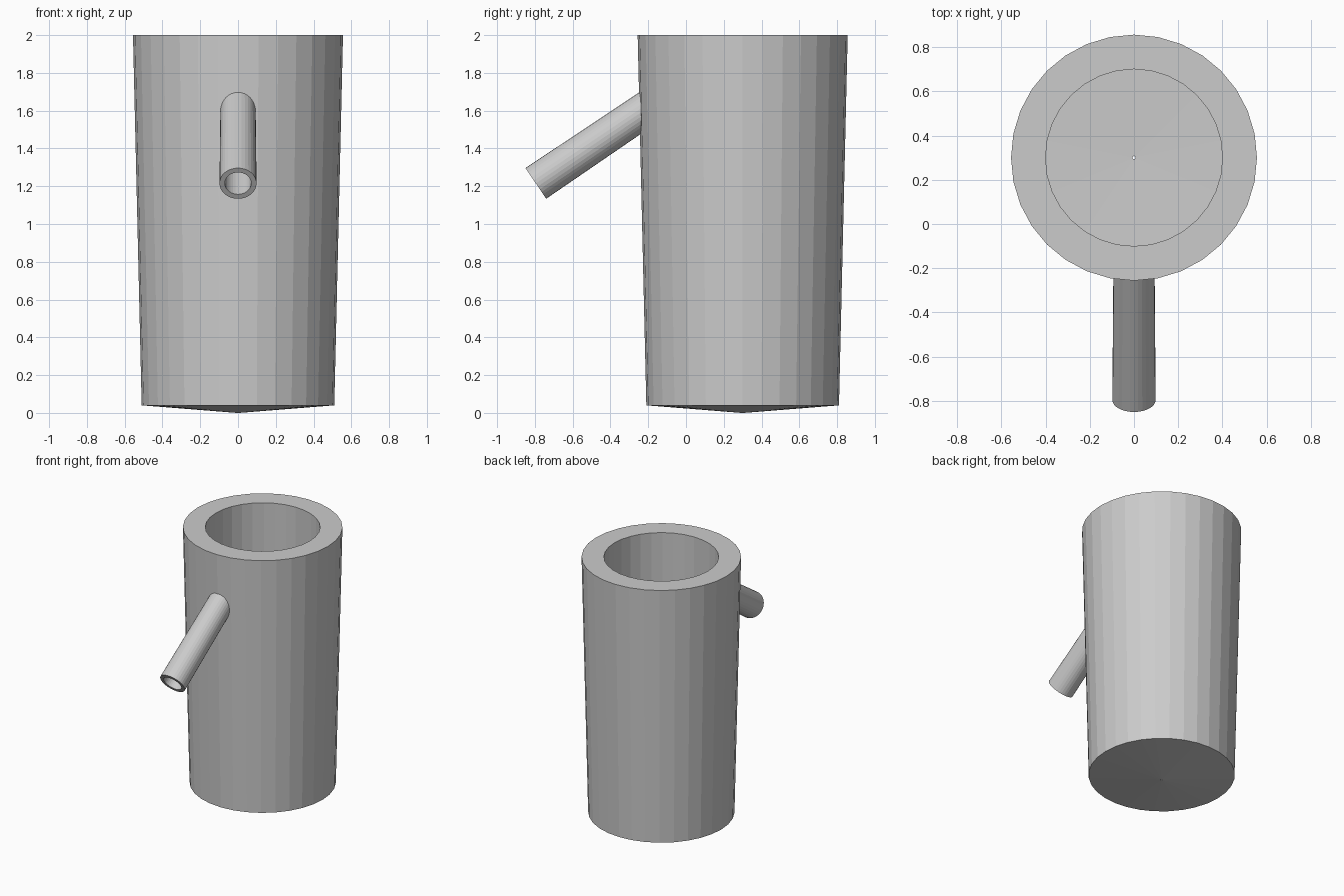
import bpy, bmesh, math
from mathutils import Vector, Matrix

if "Cube" in bpy.data.objects:
    bpy.data.objects.remove(bpy.data.objects["Cube"])


def lathe(name, profile, sides, matrix, closed=True):
    """Revolve a closed (radius, height) profile around the local z axis."""
    bm = bmesh.new()
    rings = []
    for i in range(sides):
        a = 2 * math.pi * i / sides
        rings.append([bm.verts.new((r * math.cos(a), r * math.sin(a), z))
                      for r, z in profile])
    n = len(profile)
    for i in range(sides):
        p, q = rings[i], rings[(i + 1) % sides]
        for j in range(n):
            k = (j + 1) % n
            bm.faces.new((p[j], q[j], q[k], p[k]))
    bmesh.ops.recalc_face_normals(bm, faces=bm.faces)
    mesh = bpy.data.meshes.new(name)
    bm.to_mesh(mesh)
    bm.free()
    obj = bpy.data.objects.new(name, mesh)
    obj.matrix_world = matrix
    bpy.context.collection.objects.link(obj)
    return obj


# Thick-walled tapered cup with a shallow cone base and a pinhole in the floor
lathe("cup", [(0.007, 0.0), (0.51, 0.04), (0.556, 2.0),
              (0.40, 2.0), (0.40, 0.13), (0.007, 0.12)],
      32, Matrix.Translation((0, 0.3, 0)))

# Hollow spout sloping down and out of the front wall
tip = Vector((0, -0.795, 1.215))
root = Vector((0, -0.18, 1.63))
axis = root - tip
length = axis.length
rotation = axis.to_track_quat('Z', 'Y').to_matrix().to_4x4()
lathe("spout", [(0.098, 0), (0.093, length), (0.07, length), (0.07, 0)],
      32, Matrix.Translation(tip) @ rotation)
